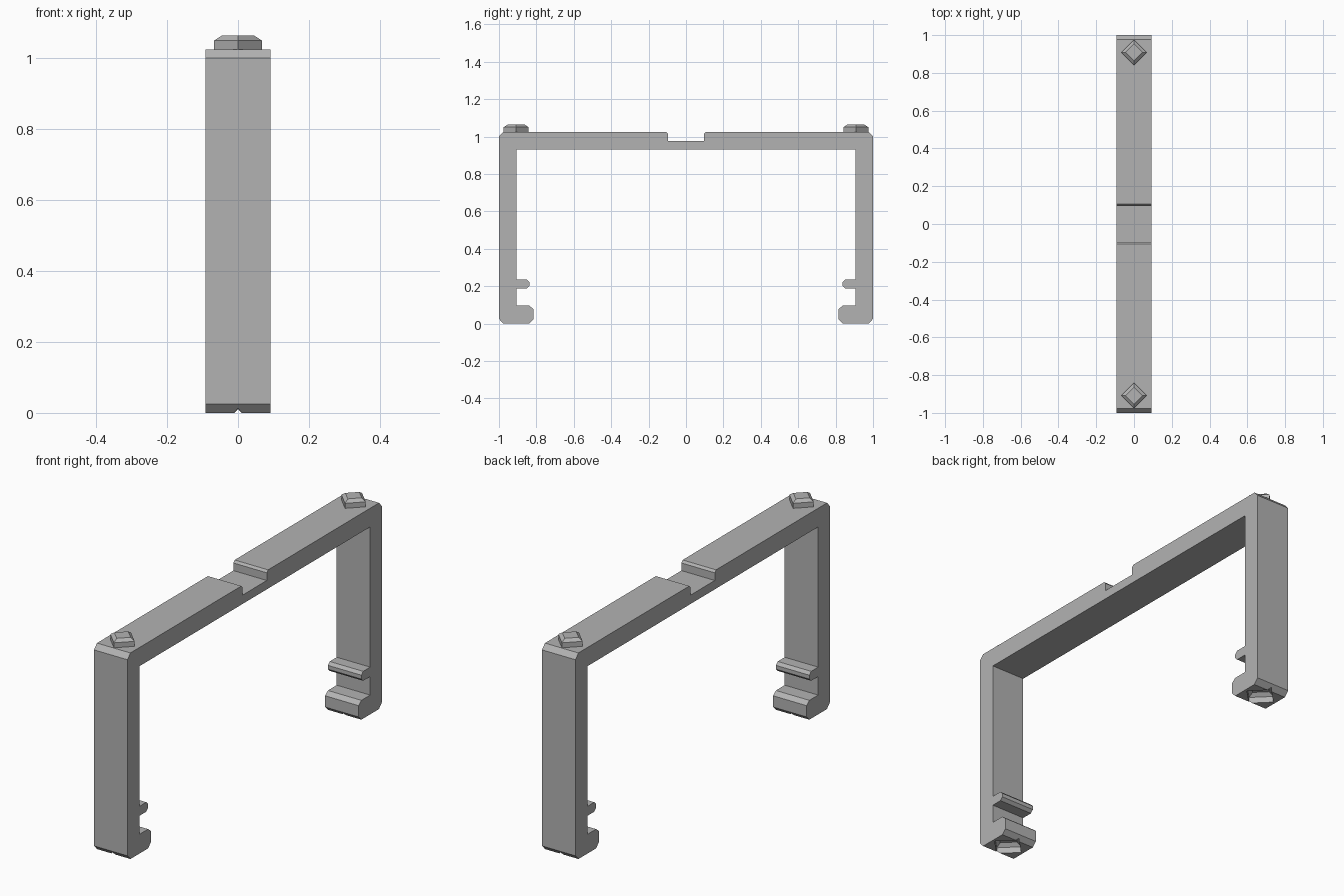
import bpy, bmesh, math
from mathutils import Vector

if "Cube" in bpy.data.objects:
    bpy.data.objects.remove(bpy.data.objects["Cube"], do_unlink=True)

HALF_WIDTH = 0.092
PEG_Y = 0.908

grey = bpy.data.materials.new("plain grey")
grey.use_nodes = True
grey.diffuse_color = (0.45, 0.45, 0.45, 1)
grey.node_tree.nodes["Principled BSDF"].inputs["Base Color"].default_value = grey.diffuse_color


def make_object(name, bm):
    bmesh.ops.recalc_face_normals(bm, faces=bm.faces)
    mesh = bpy.data.meshes.new(name)
    bm.to_mesh(mesh)
    bm.free()
    mesh.materials.append(grey)
    obj = bpy.data.objects.new(name, mesh)
    bpy.context.collection.objects.link(obj)
    return obj


def diamond_stack(name, y, levels):
    """Four-sided column turned on its corner, from (half diagonal, z) levels."""
    bm = bmesh.new()
    rings = [[bm.verts.new((r * math.cos(k * math.pi / 2), y + r * math.sin(k * math.pi / 2), z))
              for k in range(4)] for r, z in levels]
    for low, high in zip(rings, rings[1:]):
        for k in range(4):
            n = (k + 1) % 4
            bm.faces.new((low[k], low[n], high[n], high[k]))
    bm.faces.new(rings[0])
    bm.faces.new(rings[-1])
    return make_object(name, bm)


# Half of the side outline (y, z), from the middle of the beam out and round the leg
half = [(0.095, 0.976), (0.095, 1.014), (0.105, 1.025), (0.977, 1.025), (1.0, 1.0),
        (1.0, 0.025), (0.976, 0.0),                       # outer leg
        (0.838, 0.0), (0.816, 0.022), (0.816, 0.078), (0.838, 0.096),
        (0.907, 0.096), (0.907, 0.188),                   # foot
        (0.852, 0.188), (0.838, 0.202), (0.838, 0.221), (0.852, 0.235),
        (0.907, 0.235), (0.907, 0.932)]                   # rib and inner leg
outline = half + [(-y, z) for y, z in reversed(half)]

# Frame: outline extruded across the width
bm = bmesh.new()
side = bm.faces.new([bm.verts.new((-HALF_WIDTH, y, z)) for y, z in outline])
grown = bmesh.ops.extrude_face_region(bm, geom=[side])
bmesh.ops.translate(bm, vec=Vector((2 * HALF_WIDTH, 0, 0)),
                    verts=[v for v in grown["geom"] if isinstance(v, bmesh.types.BMVert)])
frame = make_object("frame", bm)

for label, s in (("front", -1), ("back", 1)):
    # Stacking peg on top
    diamond_stack(label + "_peg", s * PEG_Y, [(0.067, 1.02), (0.067, 1.05), (0.045, 1.064)])
    # Matching socket under the foot
    cutter = diamond_stack(label + "_socket_cutter", s * PEG_Y,
                           [(0.08, -0.02), (0.08, 0.03), (0.055, 0.046)])
    cutter.hide_render = True
    mod = frame.modifiers.new("socket", "BOOLEAN")
    mod.operation = "DIFFERENCE"
    mod.solver = "EXACT"
    mod.object = cutter
    bpy.context.view_layer.objects.active = frame
    bpy.ops.object.modifier_apply(modifier=mod.name)
    bpy.data.objects.remove(cutter, do_unlink=True)
